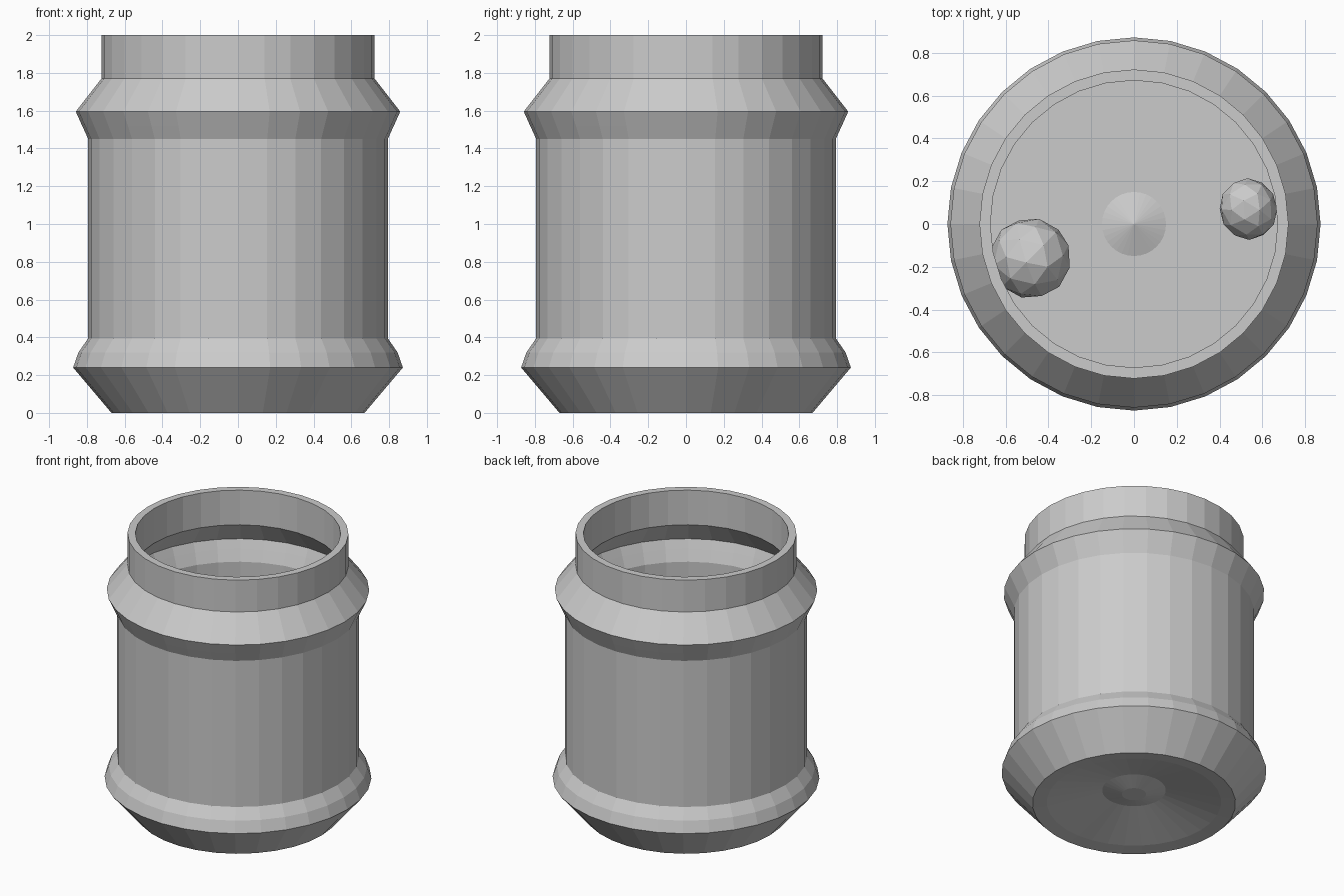
import bpy, bmesh, math
from mathutils import Matrix, Euler

if "Cube" in bpy.data.objects:
    bpy.data.objects.remove(bpy.data.objects["Cube"])

SIDES = 32


def add_object(name, bm):
    bmesh.ops.recalc_face_normals(bm, faces=bm.faces)
    mesh = bpy.data.meshes.new(name)
    bm.to_mesh(mesh)
    bm.free()
    obj = bpy.data.objects.new(name, mesh)
    bpy.context.collection.objects.link(obj)
    return obj


def lathe(name, profile):
    bm = bmesh.new()
    verts = [bm.verts.new((r, 0, z)) for r, z in profile]
    edges = [bm.edges.new(pair) for pair in zip(verts, verts[1:])]
    bmesh.ops.spin(bm, geom=verts + edges, axis=(0, 0, 1), cent=(0, 0, 0),
                   angle=math.tau, steps=SIDES)
    bmesh.ops.remove_doubles(bm, verts=bm.verts, dist=0.0005)
    return add_object(name, bm)


def pebble(name, location, size, turn):
    bm = bmesh.new()
    bmesh.ops.create_icosphere(bm, subdivisions=2, radius=1)
    bmesh.ops.transform(bm, verts=bm.verts, matrix=Matrix.LocRotScale(
        location, Euler(turn), size))
    return add_object(name, bm)


# Jar: recessed underside, outer wall with two ridges, rim, inner wall, floor bump
underside = [(0, 0.07), (0.08, 0.07), (0.21, 0.10), (0.575, 0.01)]
outer = [(0.67, 0), (0.873, 0.24), (0.845, 0.32), (0.793, 0.395),
         (0.793, 1.45), (0.825, 1.52), (0.859, 1.595), (0.723, 1.77), (0.723, 2)]
inner = [(0.672, 2), (0.672, 1.75), (0.80, 1.59), (0.775, 1.53), (0.743, 1.45),
         (0.743, 0.395), (0.79, 0.32), (0.81, 0.25), (0.69, 0.12)]
floor = [(0.15, 0.12), (0, 0.17)]
lathe("jar", underside + outer + inner + floor)

# Two loose pebbles lying on the jar floor
pebble("large_pebble", (-0.485, -0.16, 0.30), (0.19, 0.19, 0.19), (0.4, 0.3, 0.5))
pebble("small_pebble", (0.535, 0.07, 0.25), (0.135, 0.148, 0.14), (0.7, 0.2, 0.3))
